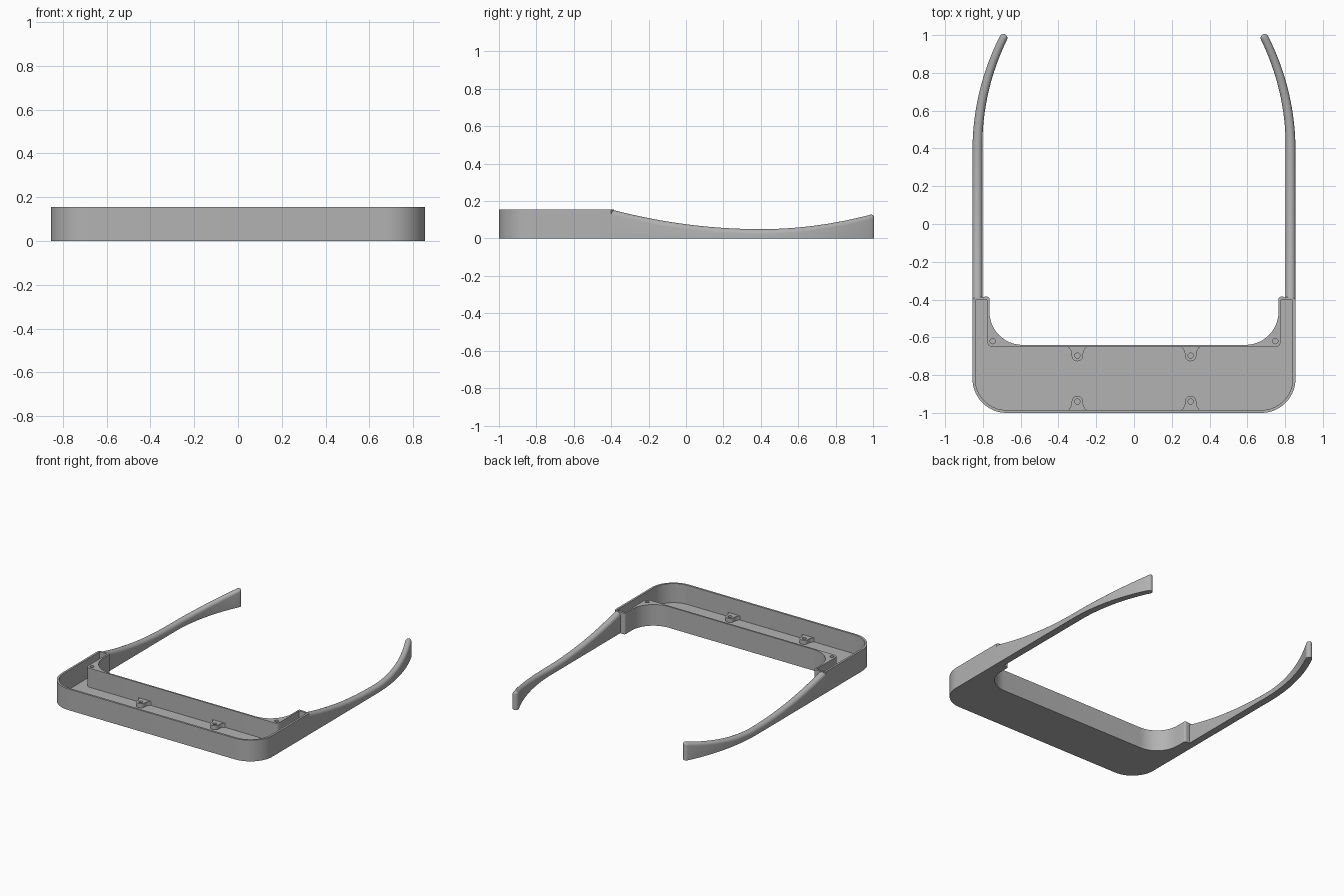
import bpy, bmesh
from math import sin, cos, pi, radians, sqrt

if "Cube" in bpy.data.objects:
    bpy.data.objects.remove(bpy.data.objects["Cube"])

grey = bpy.data.materials.new("plain grey")
grey.use_nodes = True
COLOUR = (0.45, 0.45, 0.45, 1)
grey.diffuse_color = COLOUR
grey.node_tree.nodes["Principled BSDF"].inputs["Base Color"].default_value = COLOUR

HEIGHT, FLOOR, WALL = 0.155, 0.015, 0.015
SIDE, FRONT = 0.855, -1.0


def arc(cx, cy, r, start, end, n=14):
    angles = [radians(start + (end - start) * i / n) for i in range(n + 1)]
    return [(cx + r * cos(a), cy + r * sin(a)) for a in angles]


def mirrored(half):
    """Close a right-hand half outline with its reflection."""
    return half + [(-x, y) for x, y in reversed(half)]


def finish(name, bm):
    bmesh.ops.recalc_face_normals(bm, faces=bm.faces)
    mesh = bpy.data.meshes.new(name)
    bm.to_mesh(mesh)
    bm.free()
    mesh.materials.append(grey)
    ob = bpy.data.objects.new(name, mesh)
    bpy.context.collection.objects.link(ob)
    return ob


def prism(name, outline, z0, z1):
    bm = bmesh.new()
    face = bm.faces.new([bm.verts.new((x, y, z0)) for x, y in outline])
    top = bmesh.ops.extrude_face_region(bm, geom=[face])["geom"]
    moved = [v for v in top if isinstance(v, bmesh.types.BMVert)]
    bmesh.ops.translate(bm, verts=moved, vec=(0, 0, z1 - z0))
    return finish(name, bm)


def cut(target, cutter):
    mod = target.modifiers.new("cut", "BOOLEAN")
    mod.operation, mod.solver, mod.object = "DIFFERENCE", "EXACT", cutter
    bpy.context.view_layer.objects.active = target
    bpy.ops.object.modifier_apply(modifier=mod.name)
    bpy.data.objects.remove(cutter)


def drill(target, x, y, z0, z1):
    cut(target, prism("drill", arc(x, y, 0.014, 0, 345, 23), z0, z1))


parts = []

# Open front tray: rounded front corners, concave fillets behind
outer = (arc(SIDE - 0.18, FRONT + 0.18, 0.18, -90, 0)
         + [(SIDE, -0.4), (0.845, -0.39)]
         + arc(0.79, -0.395, 0.01, 90, 90, 1)[:1]
         + arc(0.777, -0.397, 0.012, 90, 180, 4)
         + arc(0.59, -0.465, 0.175, 0, -90))
tray = prism("front_tray", mirrored(outer), 0, HEIGHT)
cavity = (arc(SIDE - 0.18, FRONT + 0.18, 0.18 - WALL, -90, 0)
          + [(SIDE - WALL, -0.402), (0.777, -0.402)]
          + arc(0.747, -0.622, 0.03, 0, -90, 6)[:]
          )
cavity = [(x, y) for x, y in cavity]
cut(tray, prism("cavity", mirrored(cavity), FLOOR, HEIGHT + 0.1))
for side in (-1, 1):
    drill(tray, side * 0.748, -0.62, 0.08, HEIGHT + 0.1)
parts.append(tray)

# Flared screw tabs low on the front and back walls
tab_half = [(0.055, 0.004), (0.043, -0.005), (0.035, -0.018), (0.03, -0.035)]
tab = tab_half + arc(0, -0.045, 0.03, 0, -180, 12)
tab += [(-x, y) for x, y in reversed(tab_half)]
for label, wall_y, facing in (("back", -0.652, 1), ("front", FRONT + WALL, -1)):
    for side, x in (("right", -0.3), ("left", 0.3)):
        ob = prism(f"{label}_screw_tab_{side}",
                   [(x + px, wall_y + facing * py) for px, py in tab], FLOOR - 0.005, 0.045)
        drill(ob, x, wall_y - facing * 0.045, FLOOR + 0.003, 0.1)
        parts.append(ob)


# Temple arms: flat underside, round top, bending inward behind the ear
def arm(name, side):
    radius, bend, start, mid_x = 1.31, 0.463, 0.4, 0.829
    stations = [(mid_x, -0.4 + 0.8 * i / 20, 0, 1) for i in range(20)]
    for i in range(21):
        a = bend * i / 20
        stations.append((mid_x - radius * (1 - cos(a)), start + radius * sin(a), a, 1))
    tip_x, tip_y = stations[-1][:2]
    for i in range(1, 7):
        s = sin(i / 6 * pi / 2 * 0.97)
        stations.append((tip_x - 0.02 * s * sin(bend), tip_y + 0.02 * s * cos(bend),
                         bend, sqrt(1 - s * s)))
    bm = bmesh.new()
    rings = []
    for x, y, a, scale in stations:
        slope = 0.164 if y < start else 0.225
        top = 0.05 + slope * (y - start) ** 2 - 0.015 * (1 - scale)
        half = (0.026 - 0.005 * max(0, y - start) / 0.6) * scale
        section = [(-half, 0), (half, 0)]
        section += [(half * cos(t * pi / 10), top - half * (1 - sin(t * pi / 10)))
                    for t in range(11)]
        rings.append([bm.verts.new((side * (x + u * cos(a)), y + u * sin(a), z))
                      for u, z in section])
    for near, far in zip(rings, rings[1:]):
        for i in range(len(near)):
            j = (i + 1) % len(near)
            bm.faces.new((near[i], near[j], far[j], far[i]))
    bm.faces.new(rings[0])
    bm.faces.new(rings[-1])
    return finish(name, bm)


parts += [arm("temple_arm_right", -1), arm("temple_arm_left", 1)]

# Smooth curved walls while keeping crisp edges
bpy.ops.object.select_all(action="DESELECT")
for ob in parts:
    ob.select_set(True)
bpy.context.view_layer.objects.active = tray
bpy.ops.object.shade_smooth_by_angle(angle=radians(35))
